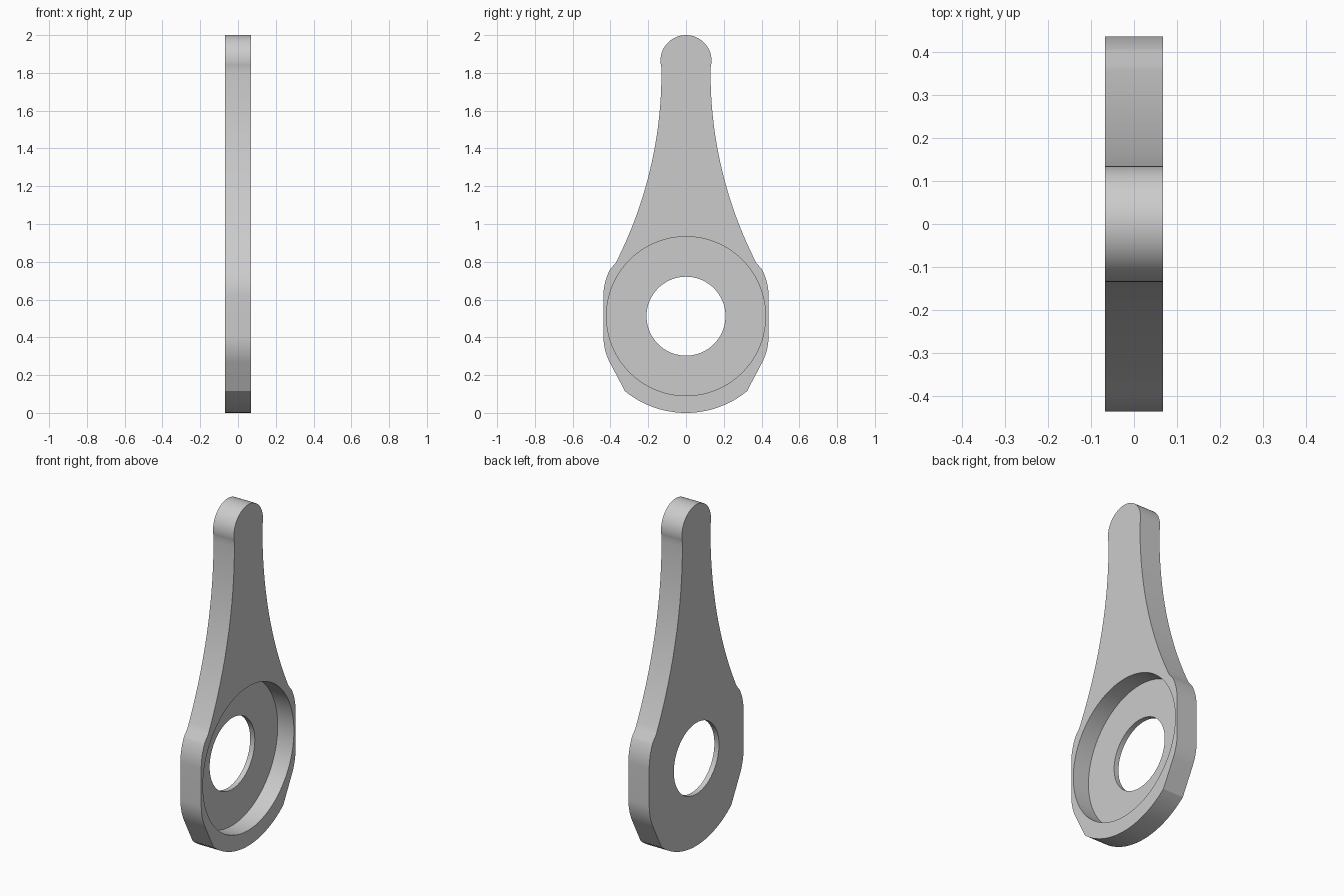
import bpy, bmesh
from math import sin, cos, pi, radians, sqrt, asin

cube = bpy.data.objects.get("Cube")
if cube:
    bpy.data.objects.remove(cube, do_unlink=True)

HALF = 0.0675        # half thickness of the plate
FLOOR = -0.0375      # height of the recess floor
CZ = 0.512           # centre of the ring
SIDE = 0.437         # half width of the ring
NECK, HEAD_R, HEAD_Z = 0.13, 0.135, 1.865


def arc(cy, cz, r, start, end, steps):
    """Points (y, z) on an arc, angles in radians."""
    return [(cy + r * cos(start + (end - start) * i / steps),
             cz + r * sin(start + (end - start) * i / steps))
            for i in range(steps + 1)]


def half_outline():
    """Right half of the outline, from bottom centre to top centre."""
    bend, shoulder, sweep = radians(28), 0.30, 2.21
    # rounded bottom, ending in a corner
    pts = arc(0, CZ, CZ, -pi / 2, -pi / 2 + asin(0.323 / CZ), 20)
    # rounded shoulders either side of a straight flank
    pts += arc(SIDE - shoulder, CZ - 0.107, shoulder, -bend, 0, 10)
    pts += arc(SIDE - shoulder, CZ + 0.107, shoulder, 0, bend, 10)
    # long concave sweep up to the neck
    neck_z = HEAD_Z - sqrt(HEAD_R ** 2 - NECK ** 2)
    low, high, steps = 0.765, neck_z, 36
    for i in range(1, steps + 1):
        z = low + (high - low) * i / steps
        pts.append((NECK + sweep - sqrt(sweep ** 2 - (1.8 - z) ** 2), z))
    # round head
    pts += arc(0, HEAD_Z, HEAD_R, asin((neck_z - HEAD_Z) / HEAD_R), pi / 2, 22)[1:]
    return pts


right = half_outline()
outline = right + [(-y, z) for y, z in reversed(right[1:-1])]
recess = arc(0, CZ, 0.421, 0, 2 * pi, 96)[:-1]
hole = arc(0, CZ, 0.209, 0, 2 * pi, 72)[:-1]

bm = bmesh.new()


def ring(points, x):
    verts = [bm.verts.new((x, y, z)) for y, z in points]
    n = len(verts)
    return verts, [bm.edges.new((verts[i], verts[(i + 1) % n])) for i in range(n)]


def wall(points, x_low, x_high):
    """Side wall between two copies of a loop; returns both edge loops."""
    a, ea = ring(points, x_low)
    b, eb = ring(points, x_high)
    n = len(a)
    for i in range(n):
        j = (i + 1) % n
        bm.faces.new((a[i], a[j], b[j], b[i]))
    return ea, eb


def cap(outer, inner, normal):
    bmesh.ops.triangle_fill(bm, use_beauty=True, edges=outer + inner, normal=normal)


# Plate rim, recess wall and bore, closed with three flat caps
rim_back, rim_front = wall(outline, -HALF, HALF)
recess_floor, recess_lip = wall(recess, FLOOR, HALF)
bore_back, bore_front = wall(hole, -HALF, FLOOR)
cap(rim_front, recess_lip, (1, 0, 0))
cap(recess_floor, bore_front, (1, 0, 0))
cap(rim_back, bore_back, (-1, 0, 0))
bmesh.ops.recalc_face_normals(bm, faces=bm.faces[:])

mesh = bpy.data.meshes.new("lever_plate")
bm.to_mesh(mesh)
bm.free()
plate = bpy.data.objects.new("lever_plate", mesh)
bpy.context.collection.objects.link(plate)

# Plain grey material
grey = bpy.data.materials.new("light_grey")
grey.use_nodes = True
colour = (0.6, 0.6, 0.6, 1)
grey.diffuse_color = colour
grey.node_tree.nodes["Principled BSDF"].inputs["Base Color"].default_value = colour
mesh.materials.append(grey)

bpy.ops.object.select_all(action="DESELECT")
plate.select_set(True)
bpy.context.view_layer.objects.active = plate
bpy.ops.object.shade_smooth_by_angle(angle=radians(20))
